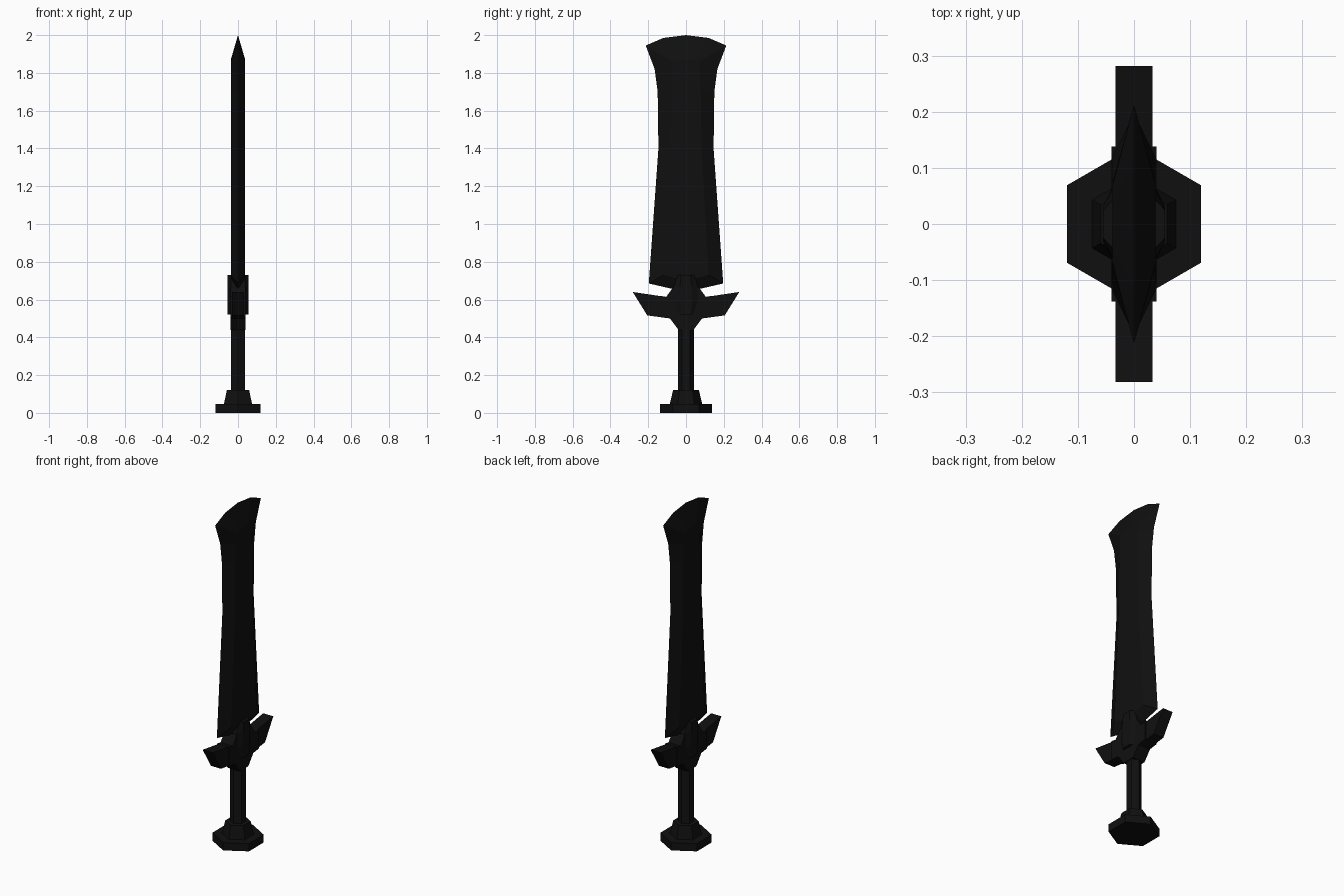
import bpy, bmesh, math

if "Cube" in bpy.data.objects:
    bpy.data.objects.remove(bpy.data.objects["Cube"])

dark = bpy.data.materials.new("near_black")
dark.diffuse_color = (0.005, 0.005, 0.005, 1)
dark.use_nodes = True
dark.node_tree.nodes["Principled BSDF"].inputs["Base Color"].default_value = dark.diffuse_color


def loft(name, rings):
    """Skin a stack of equal-length rings and cap both ends."""
    bm = bmesh.new()
    vs = [[bm.verts.new(p) for p in r] for r in rings]
    n = len(rings[0])
    for a, b in zip(vs, vs[1:]):
        for i in range(n):
            j = (i + 1) % n
            bm.faces.new((a[i], a[j], b[j], b[i]))
    bm.faces.new(vs[0][::-1])
    bm.faces.new(vs[-1])
    bmesh.ops.recalc_face_normals(bm, faces=bm.faces[:])
    me = bpy.data.meshes.new(name)
    bm.to_mesh(me)
    bm.free()
    me.materials.append(dark)
    ob = bpy.data.objects.new(name, me)
    bpy.context.collection.objects.link(ob)
    return ob


def outline(half, x):
    """Mirror a half profile of (y, z) points across y = 0, at depth x."""
    other = [(-y, z) for y, z in reversed(half) if y > 0]
    return [(x, y, z) for y, z in half + other]


def hexagon(r, z):
    return [(r * math.sin(i * math.pi / 3), r * math.cos(i * math.pi / 3), z)
            for i in range(6)]


# pommel and grip: six-sided, corners along y
loft("pommel_base", [hexagon(0.138, 0), hexagon(0.138, 0.046)])
loft("pommel_cap", [hexagon(0.086, 0.046), hexagon(0.068, 0.122)])
loft("grip", [hexagon(0.042, 0.12), hexagon(0.042, 0.46)])

# guard core: flat plate, flaring out from the grip
core = [(0, 0.44), (0.04, 0.44), (0.085, 0.5), (0.138, 0.507),
        (0.138, 0.62), (0.105, 0.614), (0.068, 0.665), (0, 0.665)]
loft("guard_core", [outline(core, -0.04), outline(core, 0.04)])

# raised block in the middle of the guard, bevelled to a narrow face
wide = [(0, 0.52), (0.045, 0.52), (0.07, 0.59), (0.065, 0.67), (0.045, 0.73), (0, 0.73)]
slim = [(0, 0.52), (0.025, 0.52), (0.032, 0.59), (0.032, 0.67), (0.025, 0.73), (0, 0.73)]
loft("guard_block", [outline(slim, -0.055), outline(wide, -0.036),
                     outline(wide, 0.036), outline(slim, 0.055)])

# swept guard wings
wing = [(0.12, 0.505), (0.205, 0.516), (0.282, 0.64), (0.12, 0.616)]
for side, s in (("left", -1), ("right", 1)):
    loft("guard_wing_" + side, [[(x, s * y, z) for y, z in wing] for x in (-0.033, 0.033)])

# blade: sharp outer edge, thick flat middle, flared tip
edge = [(0, 0.64), (0.197, 0.685), (0.146, 1.4), (0.15, 1.7),
        (0.166, 1.82), (0.213, 1.945), (0.12, 1.985), (0, 2.0)]
flat = [(0, 0.7), (0.12, 0.73), (0.082, 1.4), (0.078, 1.7),
        (0.074, 1.8), (0.07, 1.86), (0.04, 1.868), (0, 1.87)]
loft("blade", [outline(flat, -0.038), outline(edge, 0), outline(flat, 0.038)])
